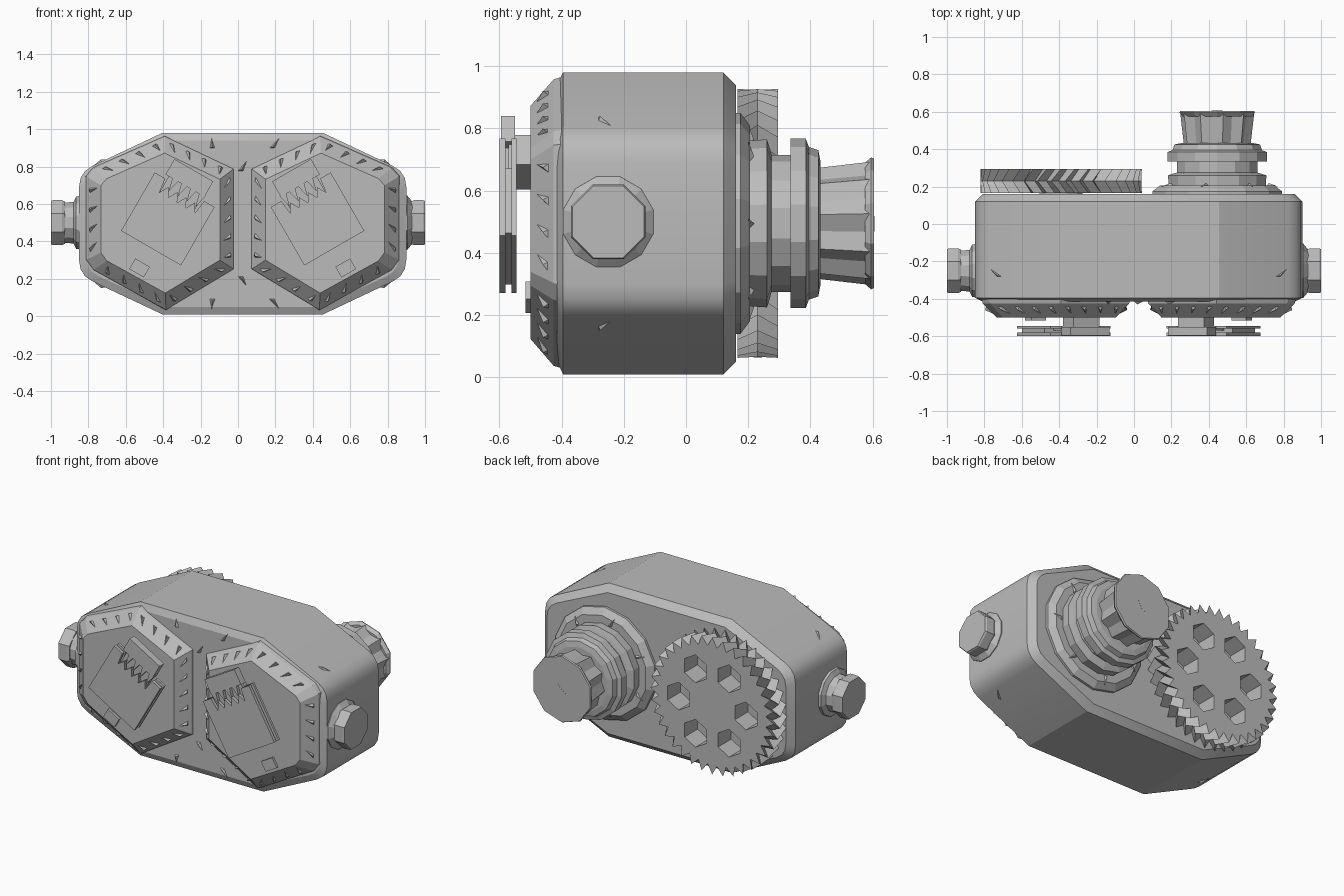
import bpy, bmesh, math
from mathutils import Vector

old = bpy.data.objects.get("Cube")
if old:
    bpy.data.objects.remove(old, do_unlink=True)

grey = bpy.data.materials.new("plain grey")
grey.use_nodes = True
COLOUR = (0.5, 0.5, 0.5, 1)
grey.diffuse_color = COLOUR
grey.node_tree.nodes["Principled BSDF"].inputs["Base Color"].default_value = COLOUR

CX = 0.025   # middle of the body
CZ = 0.495


def finish(name, bm, smooth=None):
    bmesh.ops.recalc_face_normals(bm, faces=bm.faces)
    mesh = bpy.data.meshes.new(name)
    bm.to_mesh(mesh)
    bm.free()
    mesh.materials.append(grey)
    ob = bpy.data.objects.new(name, mesh)
    bpy.context.collection.objects.link(ob)
    if smooth:
        bpy.ops.object.select_all(action='DESELECT')
        ob.select_set(True)
        bpy.context.view_layer.objects.active = ob
        bpy.ops.object.shade_smooth_by_angle(angle=math.radians(smooth))
    return ob


def add_stack(bm, rings):
    """Skin a list of equal rings of points and cap both ends."""
    loops = [[bm.verts.new(p) for p in ring] for ring in rings]
    n = len(loops[0])
    for a, b in zip(loops, loops[1:]):
        for i in range(n):
            j = (i + 1) % n
            bm.faces.new((a[i], a[j], b[j], b[i]))
    bm.faces.new(loops[0])
    bm.faces.new(loops[-1])


def stack(name, rings, smooth=None):
    bm = bmesh.new()
    add_stack(bm, rings)
    return finish(name, bm, smooth)


def circle(n, r, phase=0.0, r2=None):
    """Flat ring; every second point takes radius r2 when it is given."""
    out = []
    for i in range(n):
        a = 2 * math.pi * i / n + phase
        q = r2 if r2 and i % 2 else r
        out.append((q * math.cos(a), q * math.sin(a)))
    return out


def lathe_y(name, x, profile, n, smooth=None, flute=1.0):
    rings = [[(x + a, y, CZ + b) for a, b in circle(n, r, math.pi / n, r * f)]
             for y, r, f in [(p + (flute,))[:3] for p in profile]]
    return stack(name, rings, smooth)


def rounded(points, amount, steps=3):
    """Replace each corner with a short curve."""
    out = []
    for i, p in enumerate(points):
        p = Vector(p)
        a, b = Vector(points[i - 1]), Vector(points[(i + 1) % len(points)])
        s = p + (a - p).normalized() * amount[i]
        e = p + (b - p).normalized() * amount[i]
        if not amount[i]:
            out.append(p)
            continue
        for k in range(steps + 1):
            t = k / steps
            out.append(s * (1 - t) ** 2 + p * 2 * t * (1 - t) + e * t * t)
    return out


def stud(bm, p, along, across, out):
    """Small three-sided spike lying on a surface."""
    p, t, w = Vector(p), Vector(along).normalized(), Vector(across).normalized()
    n = t.cross(w)
    if n.dot(Vector(out)) < 0:
        n.negate()
    base = [p - w * 0.03 - t * 0.018, p - w * 0.03 + t * 0.012, p + w * 0.03 + t * 0.015]
    base = [bm.verts.new(q - n * 0.002) for q in base]
    tip = bm.verts.new(p - w * 0.02 + n * 0.016)
    bm.faces.new(base)
    for i in range(3):
        bm.faces.new((base[i], base[(i + 1) % 3], tip))


# Eight-sided housing with softened sides and chamfered ends
half = [(0.43, 0.485), (0.875, 0.275), (0.875, -0.275), (0.43, -0.485)]
outline = rounded(half + [(-x, z) for x, z in reversed(half)], [0, 0.08, 0.08, 0] * 2)


def body_ring(y, d):
    return [(CX + p.x * (1 - d / 0.875), y, CZ + p.y * (1 - d / 0.485)) for p in outline]


stack("housing", [body_ring(-0.415, 0.04), body_ring(-0.395, 0), body_ring(0.12, 0),
                  body_ring(0.16, 0.04)], 24)

studs = bmesh.new()

# Two raised, tapering front bezels with rows of studs
hexagon = [(0.415, 0.965), (0.045, 0.79), (0.045, 0.25), (0.41, 0.03), (0.80, 0.245),
           (0.84, 0.30), (0.84, 0.75), (0.80, 0.795)]
for s, side in ((1, "left"), (-1, "right")):
    def bezel_ring(y, k):
        return [Vector((CX + s * (0.43 + (x - 0.43) * k), y, 0.5 + (z - 0.5) * k)) for x, z in hexagon]
    outer, inner = bezel_ring(-0.425, 0.985), bezel_ring(-0.50, 0.80)
    stack(side + "_bezel", [bezel_ring(-0.40, 1), outer, inner])
    for i in range(len(outer)):
        j = (i + 1) % len(outer)
        edge = outer[j] - outer[i]
        count = int(edge.length / 0.09)
        for k in range(count):
            t = (k + 0.5) / count
            a, b = outer[i].lerp(outer[j], t), inner[i].lerp(inner[j], t)
            stud(studs, (a + b) / 2, edge, b - a + edge * 0.06, (0, -1, 0))

    # Slanted front device: plate, backing, comb, header and stem
    def block(name, pts, y0, y1):
        rings = [[(CX + s * (0.40 - 0.866 * u - 0.5 * v), y, 0.52 - 0.5 * u + 0.866 * v)
                  for u, v in pts] for y in (y0, y1)]
        return stack(side + name, rings)

    def rect(u0, u1, v0, v1):
        return [(u0, v0), (u1, v0), (u1, v1), (u0, v1)]

    comb = [(0.11 - 0.0275 * i, 0.15 if i % 2 else 0.10) for i in range(9)]
    plate = [(-0.185, -0.18), (0.185, -0.18), (0.185, 0.18), (0.12, 0.18)]
    plate += comb + [(-0.12, 0.18), (-0.185, 0.18)]
    block("_front_plate", plate, -0.60, -0.58)
    block("_rear_plate", plate, -0.56, -0.545)
    block("_plate_core", rect(-0.165, 0.165, -0.16, 0.08), -0.585, -0.55)
    block("_header", rect(-0.13, 0.11, 0.20, 0.295), -0.595, -0.55)
    block("_header_base", rect(-0.11, 0.10, 0.07, 0.24), -0.57, -0.55)
    for i in range(4):
        u = -0.09 + 0.055 * i
        block("_comb_tooth", [(u, 0.21), (u + 0.04, 0.21), (u + 0.02, 0.13)], -0.59, -0.555)
    block("_stem", rect(-0.085, 0.075, 0.14, 0.25), -0.56, -0.49)
    block("_lower_tab", rect(-0.045, 0.045, -0.335, -0.27), -0.515, -0.49)

    # Side knob: round flange and neck, then an eight-sided cap
    def knob(name, profile, n):
        stack(side + name, [[(s * t, -0.25 + a, 0.5 + b) for a, b in circle(n, r, math.pi / n)]
                            for t, r in profile])
    knob("_knob_flange", [(0.83, 0.15), (0.905, 0.15), (0.925, 0.125), (0.94, 0.11)]
         if s > 0 else [(0.83, 0.15), (0.865, 0.145), (0.88, 0.115), (0.94, 0.11)], 12)
    knob("_knob_cap", [(0.925, 0.122), (0.94, 0.13), (0.99, 0.13), (1.0, 0.125)], 8)

    # Studs on the sloping sides and the front strip
    for up in (1, -1):
        slope = Vector((s * 0.445, 0, -up * 0.21))
        stud(studs, (CX + s * 0.765, -0.26, CZ + up * 0.327), slope, (s, 1.2, -up * 0.47), (s, 0, up))
        stud(studs, (CX + s * 0.17, -0.415, CZ + up * 0.43), (1, 0, 0), (s * 0.4, 0, up), (0, -1, 0))
for up in (1, -1):
    stud(studs, (CX, -0.415, CZ + up * 0.31), (1, 0, 0), (0.3, 0, up), (0, -1, 0))

# Herringbone gear on the back
GX, TEETH = -0.39, 36
twist = math.pi / TEETH * 1.4
gear = stack("gear", [[(GX + a, y, CZ + b) for a, b in circle(TEETH * 2, 0.432, ph, 0.375)]
                      for y, ph in ((0.165, 0), (0.23, twist), (0.295, 0))])
cut = bmesh.new()
for i in range(6):
    a = math.pi * i / 3
    hx, hz = GX + 0.235 * math.cos(a), CZ + 0.235 * math.sin(a)
    add_stack(cut, [[(hx + p, y, hz + q) for p, q in circle(6, 0.088, math.pi / 6)]
                    for y in (0.1, 0.4)])
cutter = finish("gear_hole_cutter", cut)
cutter.hide_render = True
mod = gear.modifiers.new("holes", 'BOOLEAN')
mod.operation = 'DIFFERENCE'
mod.solver = 'EXACT'
mod.object = cutter
bpy.context.view_layer.objects.active = gear
bpy.ops.object.modifier_apply(modifier=mod.name)
bpy.data.objects.remove(cutter, do_unlink=True)
lathe_y("gear_hub", GX, [(0.15, 0.12), (0.20, 0.12)], 12)

# Stepped dial on the back: base, collars and fluted grip
DX = 0.445
lathe_y("dial_base", DX, [(0.15, 0.355), (0.175, 0.355), (0.205, 0.315)], 14)
lathe_y("dial_lower_collar", DX, [(0.19, 0.265), (0.26, 0.27), (0.27, 0.24), (0.275, 0.22),
                                  (0.35, 0.22)], 14)
lathe_y("dial_upper_collar", DX, [(0.335, 0.272), (0.385, 0.272), (0.395, 0.245), (0.425, 0.235),
                                  (0.432, 0.20)], 14)
lathe_y("dial_grip", DX, [(0.42, 0.18), (0.59, 0.20)], 20, flute=0.87)
lathe_y("dial_cap", DX, [(0.575, 0.195), (0.595, 0.212), (0.604, 0.208)], 10)
stud(studs, (DX, 0.604, CZ), (1, 0, 0), (0.5, 0, 1), (0, -1, 0))
for i in range(7):
    a = 2 * math.pi * i / 7
    radial = Vector((math.cos(a), 0, math.sin(a)))
    stud(studs, Vector((DX, 0.203, CZ)) + radial * 0.295, (-radial.z, 0, radial.x), radial, (0, 1, 0))
finish("surface_studs", studs)
